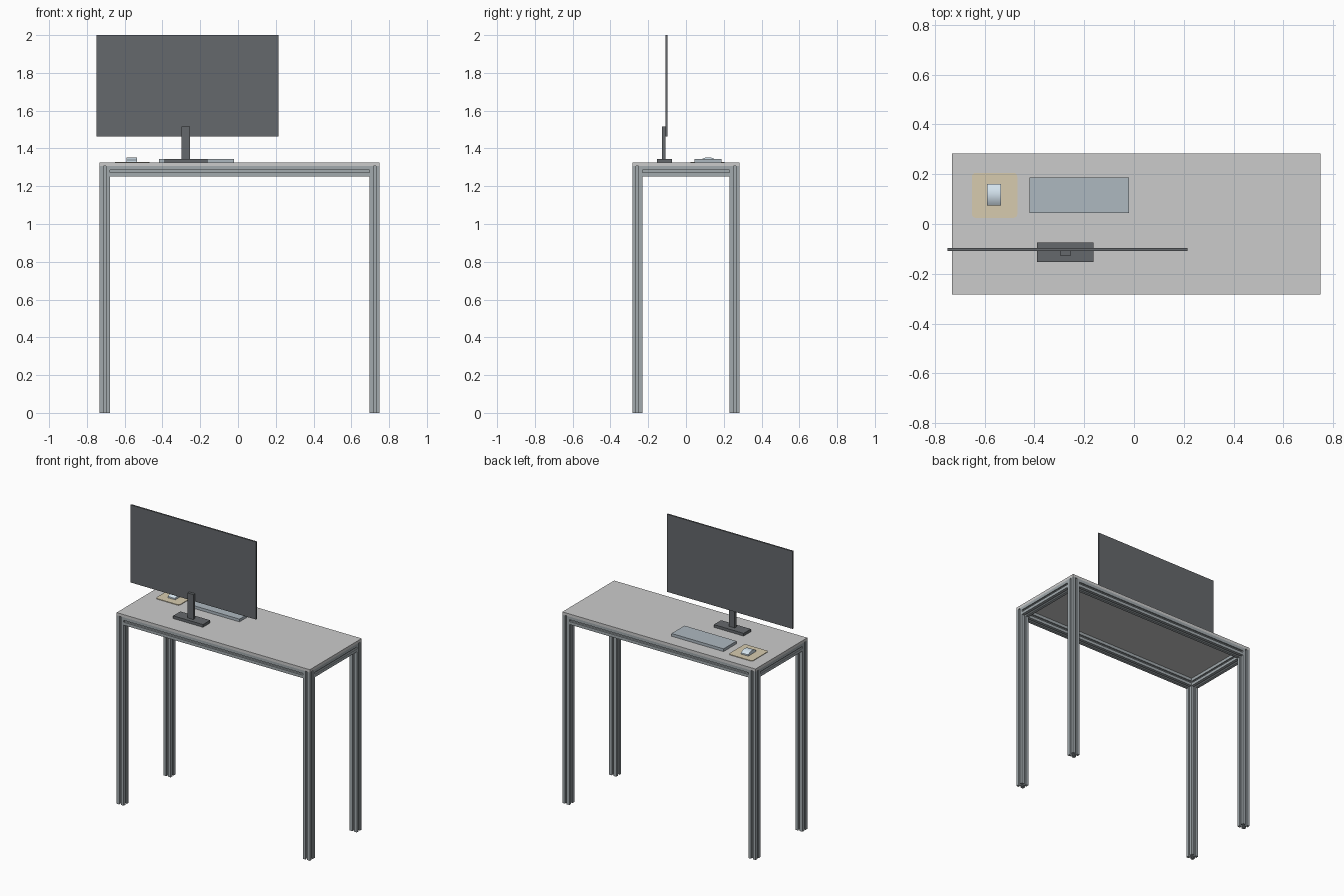
import bpy, bmesh, math
from mathutils import Matrix

if "Cube" in bpy.data.objects:
    bpy.data.objects.remove(bpy.data.objects["Cube"])


def material(name, rgb):
    m = bpy.data.materials.new(name)
    m.diffuse_color = (*rgb, 1)
    m.use_nodes = True
    m.node_tree.nodes["Principled BSDF"].inputs["Base Color"].default_value = m.diffuse_color
    return m


DARK = material("dark_plastic", (0.13, 0.14, 0.15))
METAL = material("aluminium", (0.36, 0.40, 0.42))
PAD = material("beige_pad", (0.68, 0.60, 0.43))
KEYS = material("pale_blue_grey", (0.42, 0.48, 0.53))
MOUSE = material("light_blue_grey", (0.65, 0.76, 0.84))


def prism(name, pts, length, matrix, mat=None):
    """Extrude a 2D outline along local z, then place it."""
    bm = bmesh.new()
    face = bm.faces.new([bm.verts.new((x, y, 0)) for x, y in pts])
    new = bmesh.ops.extrude_face_region(bm, geom=[face])["geom"]
    bmesh.ops.translate(bm, vec=(0, 0, length),
                        verts=[v for v in new if isinstance(v, bmesh.types.BMVert)])
    bmesh.ops.transform(bm, matrix=matrix, verts=bm.verts)
    bmesh.ops.recalc_face_normals(bm, faces=bm.faces)
    me = bpy.data.meshes.new(name)
    bm.to_mesh(me)
    bm.free()
    ob = bpy.data.objects.new(name, me)
    bpy.context.collection.objects.link(ob)
    if mat:
        me.materials.append(mat)
    return ob


def box(name, x0, x1, y0, y1, z0, z1, mat=None):
    pts = [(x0, y0), (x1, y0), (x1, y1), (x0, y1)]
    return prism(name, pts, z1 - z0, Matrix.Translation((0, 0, z0)), mat)


# T-slot extrusion outline: one side repeated four times
H = 0.027
side = [(-H, -H), (-0.0065, -H), (-0.0065, -0.0205), (-0.0135, -0.0205), (-0.0075, -0.0125),
        (0.0075, -0.0125), (0.0135, -0.0205), (0.0065, -0.0205), (0.0065, -H)]
slot = []
for k in range(4):
    c, s = round(math.cos(k * math.pi / 2)), round(math.sin(k * math.pi / 2))
    slot += [(c * x - s * y, s * x + c * y) for x, y in side]

# Desk frame
X0, X1, Y, TOP, PLATE = -0.732, 0.75, 0.284, 1.325, 0.019
under = TOP - PLATE
for yn, y in (("front", -Y + H), ("back", Y - H)):
    for xn, x in (("left", X0 + H), ("right", X1 - H)):
        prism(f"{yn}_{xn}_leg", slot, under, Matrix.Translation((x, y, 0)), METAL)
    prism(f"{yn}_rail", slot, X1 - X0 - 4 * H,
          Matrix.Translation((X0 + 2 * H, y, under - H)) @ Matrix.Rotation(math.pi / 2, 4, 'Y'), METAL)
for xn, x in (("left", X0 + H), ("right", X1 - H)):
    prism(f"{xn}_rail", slot, 2 * Y - 4 * H,
          Matrix.Translation((x, -Y + 2 * H, under - H)) @ Matrix.Rotation(-math.pi / 2, 4, 'X'), METAL)
box("desk_top", X0, X1, -Y, Y, under, TOP)

# Monitor
box("monitor_base", -0.39, -0.162, -0.153, -0.074, TOP, TOP + 0.019, DARK)
box("monitor_stem", -0.298, -0.254, -0.127, -0.108, TOP + 0.019, 1.517, DARK)
box("monitor_screen", -0.75, 0.214, -0.108, -0.097, 1.462, 2.0, DARK)

# Keyboard
box("keyboard", -0.419, -0.02, 0.045, 0.187, TOP, TOP + 0.019, KEYS)

# Mouse pad with rounded corners
r, pad = 0.014, []
for i, (cx, cy) in enumerate([(-0.469 - r, 0.205 - r), (-0.651 + r, 0.205 - r),
                              (-0.651 + r, 0.025 + r), (-0.469 - r, 0.025 + r)]):
    for j in range(7):
        a = (i + j / 6) * math.pi / 2
        pad.append((cx + r * math.cos(a), cy + r * math.sin(a)))
prism("mouse_pad", pad, 0.004, Matrix.Translation((0, 0, TOP)), PAD)

# Mouse: arched side profile extruded across x
y0, y1, zb, ze, rise = 0.075, 0.161, TOP + 0.004, TOP + 0.013, 0.015
arch = [(y0, zb)]
for i in range(17):
    t = i / 16
    arch.append((y0 + (y1 - y0) * t, ze + rise * 4 * t * (1 - t)))
arch.append((y1, zb))
to_yz = Matrix(((0, 0, 1, -0.59), (1, 0, 0, 0), (0, 1, 0, 0), (0, 0, 0, 1)))
mouse = prism("mouse", arch, 0.056, to_yz, MOUSE)
bpy.context.view_layer.objects.active = mouse
mouse.select_set(True)
bpy.ops.object.shade_smooth_by_angle(angle=math.radians(30))
